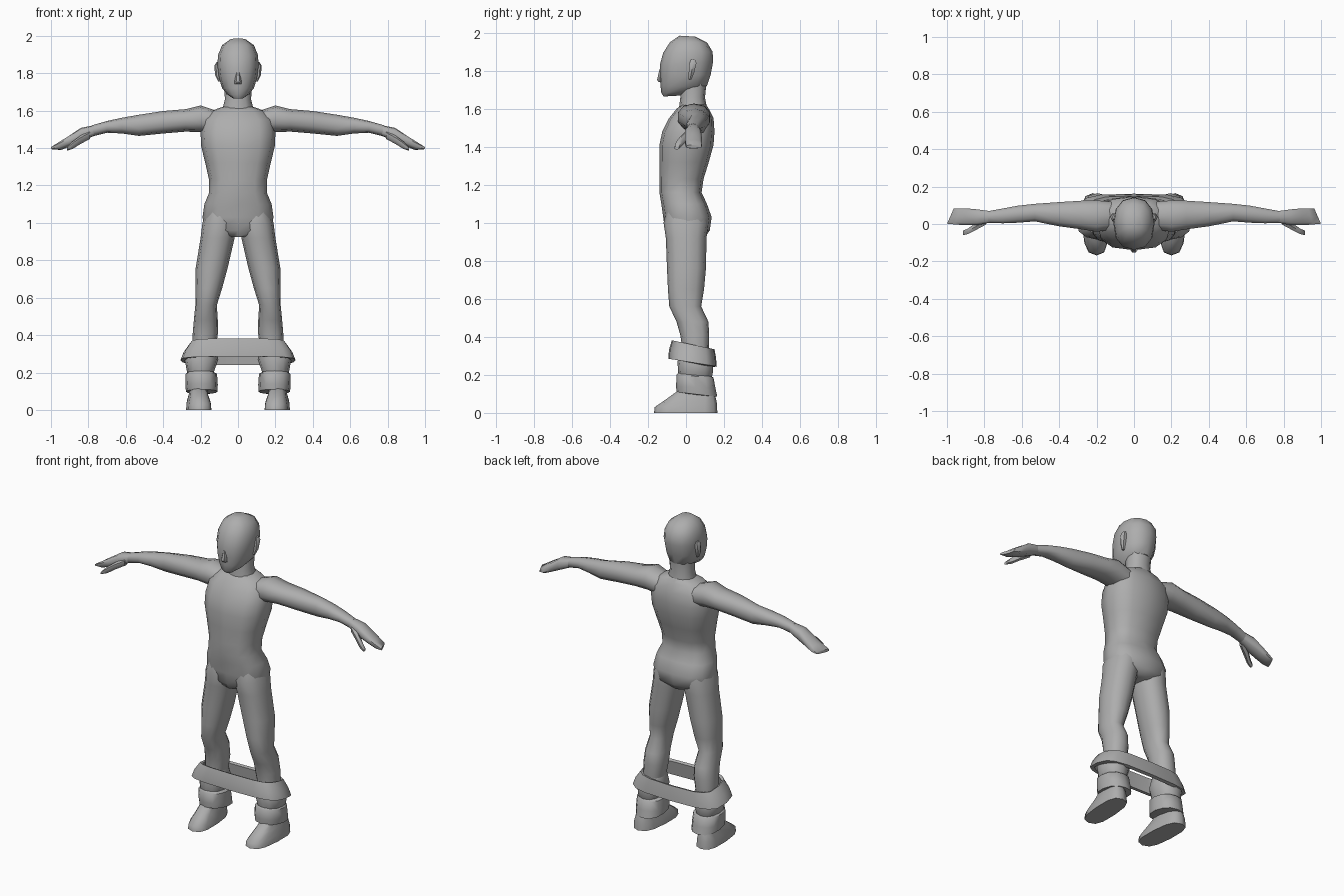
import bpy, bmesh, math
from mathutils import Vector

grey = bpy.data.materials.new("plain grey")
grey.diffuse_color = (0.42, 0.42, 0.42, 1)


def oval(n, p):
    """Unit superellipse points."""
    f = lambda v: math.copysign(abs(v) ** (2 / p), v) if abs(v) > 1e-6 else 0.0
    return [(f(math.cos(2 * math.pi * i / n)), f(math.sin(2 * math.pi * i / n)))
            for i in range(n)]


def level(x0, x1, yf, yb, zf, zb=None, n=12, p=2.3):
    """Horizontal ring inside a box; front and back heights may differ."""
    zb = zf if zb is None else zb
    return [Vector(((x0 + x1) / 2 + u * (x1 - x0) / 2,
                    (yf + yb) / 2 + v * (yb - yf) / 2,
                    (zf + zb) / 2 + v * (zb - zf) / 2)) for u, v in oval(n, p)]


def upright(x, z0, z1, yf, yb, slant=0.0, n=10, p=2.3):
    """Ring across an arm; slant pushes the front edge outward."""
    return [Vector((x - v * slant, (yf + yb) / 2 + v * (yb - yf) / 2,
                    (z0 + z1) / 2 + u * (z1 - z0) / 2)) for u, v in oval(n, p)]


def loft(name, rings, mirror=False, closed=False, angle=50):
    bm = bmesh.new()
    vs = [[bm.verts.new(c) for c in r] for r in rings]
    n = len(vs[0])
    pairs = list(zip(vs, vs[1:]))
    if closed:
        pairs.append((vs[-1], vs[0]))
    for a, b in pairs:
        for i in range(n):
            j = (i + 1) % n
            bm.faces.new((a[i], a[j], b[j], b[i]))
    if not closed:
        bm.faces.new(vs[0])
        bm.faces.new(vs[-1])
    bmesh.ops.recalc_face_normals(bm, faces=bm.faces)
    me = bpy.data.meshes.new(name)
    bm.to_mesh(me)
    bm.free()
    me.materials.append(grey)
    ob = bpy.data.objects.new(name, me)
    bpy.context.collection.objects.link(ob)
    bpy.ops.object.select_all(action='DESELECT')
    ob.select_set(True)
    bpy.context.view_layer.objects.active = ob
    bpy.ops.object.shade_smooth_by_angle(angle=math.radians(angle))
    if mirror:
        m = ob.modifiers.new("mirror", 'MIRROR')
        m.use_clip = False
    return ob


# Torso: half width, front y, back y, z
torso = [(0.05, -0.09, 0.10, 0.925), (0.175, -0.11, 0.125, 0.96),
         (0.19, -0.12, 0.135, 1.03), (0.18, -0.13, 0.11, 1.10),
         (0.155, -0.14, 0.082, 1.16), (0.155, -0.14, 0.092, 1.23),
         (0.175, -0.14, 0.12, 1.32), (0.197, -0.14, 0.145, 1.41),
         (0.20, -0.125, 0.15, 1.48), (0.19, -0.09, 0.145, 1.55),
         (0.14, -0.05, 0.12, 1.60), (0.07, -0.02, 0.105, 1.625)]
loft("torso", [level(-w, w, f, b, z, p=2.6) for w, f, b, z in torso])

# Neck and head
loft("neck", [level(-w, w, f, b, z) for w, f, b, z in
              [(0.09, -0.04, 0.115, 1.58), (0.07, -0.03, 0.10, 1.66),
               (0.075, -0.03, 0.11, 1.76)]])
head = [(0.03, -0.118, -0.03, 1.665, 1.67), (0.058, -0.13, 0.03, 1.685, 1.69),
        (0.085, -0.134, 0.11, 1.72, 1.72), (0.102, -0.138, 0.13, 1.77, 1.78),
        (0.110, -0.138, 0.143, 1.83, 1.85), (0.107, -0.120, 0.14, 1.895, 1.90),
        (0.085, -0.085, 0.11, 1.95, 1.95), (0.04, -0.035, 0.05, 1.985, 1.98)]
loft("head", [level(-w, w, f, b, zf, zb) for w, f, b, zf, zb in head])
loft("nose", [level(-w, w, f, -0.12, z, n=6, p=2) for w, f, z in
              [(0.018, -0.145, 1.742), (0.02, -0.155, 1.752), (0.008, -0.14, 1.81)]])
loft("ear", [level(0.09, x, f, b, z, n=6, p=2) for x, f, b, z in
             [(0.106, 0.012, 0.03, 1.755), (0.122, 0.012, 0.045, 1.79),
              (0.127, 0.015, 0.058, 1.84), (0.115, 0.025, 0.05, 1.86)]], mirror=True)

# Arm: x, bottom z, top z, front y, back y
arm = [(0.10, 1.47, 1.595, -0.03, 0.12), (0.20, 1.485, 1.628, -0.045, 0.13),
       (0.28, 1.488, 1.608, -0.032, 0.128), (0.40, 1.478, 1.598, -0.015, 0.12),
       (0.53, 1.465, 1.578, 0.012, 0.11), (0.62, 1.478, 1.562, 0.005, 0.10),
       (0.70, 1.482, 1.545, 0.002, 0.085), (0.78, 1.462, 1.522, 0.005, 0.07)]
loft("arm", [upright(*a) for a in arm], mirror=True)

# Flat hand with slanted fingertips, and thumb
hand = [(0.77, 1.465, 1.522, 0.006, 0.07, 0), (0.84, 1.432, 1.508, -0.008, 0.08, 0),
        (0.90, 1.408, 1.468, -0.008, 0.085, 0.008), (0.945, 1.39, 1.438, -0.004, 0.085, 0.012),
        (0.982, 1.392, 1.41, 0.0, 0.083, 0.018)]
loft("hand", [upright(*h, p=2.8) for h in hand], mirror=True)
loft("thumb", [upright(*t, n=6, p=2) for t in
               [(0.79, 1.45, 1.495, -0.005, 0.035), (0.845, 1.42, 1.465, -0.035, 0.01),
                (0.885, 1.395, 1.435, -0.055, -0.02), (0.915, 1.385, 1.405, -0.062, -0.035)]],
     mirror=True)

# Leg: inner x, outer x, front y, back y, z
leg = [(0.03, 0.16, -0.10, 0.10, 1.08), (0.005, 0.19, -0.118, 0.118, 1.0),
       (0.018, 0.20, -0.106, 0.108, 0.92), (0.055, 0.226, -0.10, 0.105, 0.76),
       (0.085, 0.228, -0.095, 0.095, 0.65), (0.113, 0.228, -0.088, 0.08, 0.56),
       (0.108, 0.236, -0.05, 0.118, 0.48), (0.107, 0.242, -0.03, 0.122, 0.41),
       (0.118, 0.245, -0.02, 0.12, 0.34), (0.14, 0.24, -0.02, 0.11, 0.10)]
loft("leg", [level(*r) for r in leg], mirror=True)

# Dropped trousers: gathered cloth and cuffs on each ankle
loft("gathered_cloth", [level(*r) for r in
     [(0.12, 0.25, -0.03, 0.12, 0.33), (0.105, 0.285, -0.045, 0.145, 0.27),
      (0.13, 0.272, -0.04, 0.14, 0.20), (0.14, 0.25, -0.03, 0.12, 0.16)]], mirror=True)
loft("cuff", [level(*r) for r in
     [(0.14, 0.26, -0.035, 0.125, 0.215, 0.20), (0.112, 0.28, -0.05, 0.145, 0.20, 0.185),
      (0.108, 0.282, -0.052, 0.155, 0.14, 0.13), (0.11, 0.278, -0.05, 0.165, 0.11, 0.085),
      (0.14, 0.26, -0.03, 0.14, 0.105, 0.085)]], mirror=True)

# Waistband stretched around both lower legs: hollow flared loop
band = [(0.255, -0.075, 0.150, 0.382, 0.335), (0.29, -0.09, 0.158, 0.33, 0.29),
        (0.308, -0.093, 0.162, 0.285, 0.245), (0.285, -0.072, 0.142, 0.285, 0.24),
        (0.245, -0.058, 0.132, 0.375, 0.33)]
loft("waistband", [level(-w, w, f, b, zf, zb, n=16, p=3.6) for w, f, b, zf, zb in band],
     closed=True)

# Shoe: flat sole, toe sloping up to the ankle, toes turned slightly inward
shoe = loft("shoe", [level(*r, p=2.8) for r in
     [(0.142, 0.278, -0.168, 0.165, 0.0), (0.146, 0.274, -0.165, 0.163, 0.03, 0.05),
      (0.158, 0.262, -0.10, 0.155, 0.075, 0.085), (0.165, 0.255, -0.045, 0.145, 0.115)]],
     mirror=True)
for v in shoe.data.vertices:
    v.co.x += v.co.y * 0.06
